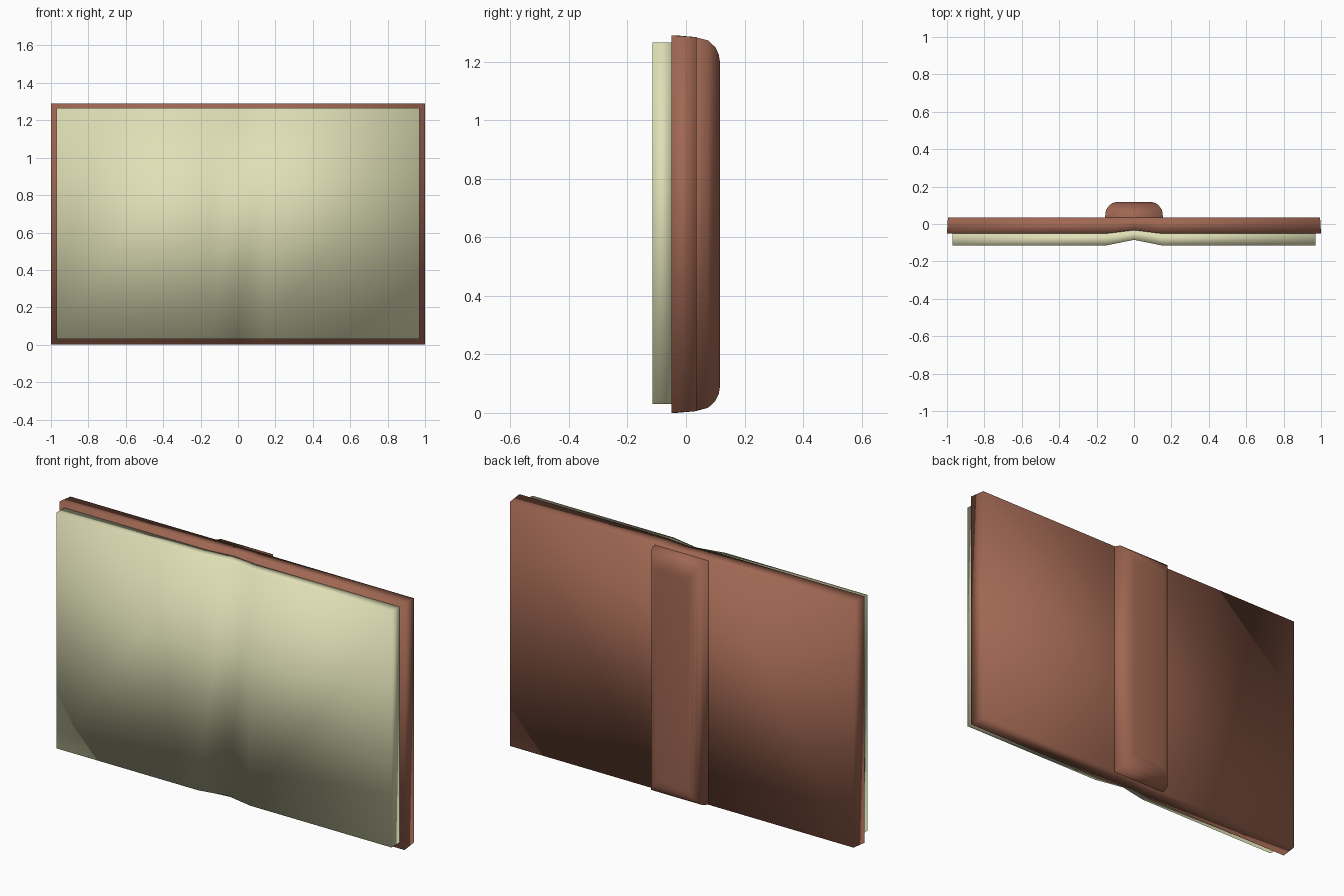
import bpy, bmesh

if "Cube" in bpy.data.objects:
    bpy.data.objects.remove(bpy.data.objects["Cube"])

def material(name, rgb):
    m = bpy.data.materials.new(name)
    m.diffuse_color = (*rgb, 1)
    m.use_nodes = True
    m.node_tree.nodes["Principled BSDF"].inputs["Base Color"].default_value = m.diffuse_color
    return m

leather = material("brown leather", (0.35, 0.135, 0.085))
paper = material("cream paper", (0.74, 0.74, 0.47))

def finish(name, bm, mat):
    bmesh.ops.recalc_face_normals(bm, faces=bm.faces)
    me = bpy.data.meshes.new(name)
    bm.to_mesh(me)
    bm.free()
    me.materials.append(mat)
    for p in me.polygons:
        p.use_smooth = True
    ob = bpy.data.objects.new(name, me)
    bpy.context.collection.objects.link(ob)
    return ob

def slab(name, front, back, mat):
    """Open-book slab: front and back are (x, y, z_low, z_high) from the centre fold outward."""
    bm = bmesh.new()
    def row(points):
        full = [(-x, y, a, b) for x, y, a, b in reversed(points[1:])] + points
        return [(bm.verts.new((x, y, a)), bm.verts.new((x, y, b))) for x, y, a, b in full]
    f, r = row(front), row(back)
    for i in range(len(f) - 1):
        (fa, fb), (fc, fd) = f[i], f[i + 1]
        (ra, rb), (rc, rd) = r[i], r[i + 1]
        for quad in ((fa, fc, fd, fb), (ra, rb, rd, rc), (fa, ra, rc, fc), (fb, fd, rd, rb)):
            bm.faces.new(quad)
    for k in (0, -1):
        bm.faces.new((f[k][0], f[k][1], r[k][1], r[k][0]))
    return finish(name, bm, mat)

# Cover boards, with a shallow fold at the centre front
slab("cover",
     [(0, -0.033, 0, 1.29), (0.14, -0.05, 0, 1.29), (1.0, -0.05, 0, 1.29)],
     [(0, 0.036, 0.006, 1.284), (0.14, 0.036, 0.006, 1.284), (0.995, 0.036, 0.006, 1.284)],
     leather)

# Page block, dipping into the centre gutter
slab("pages",
     [(0, -0.085, 0.03, 1.265), (0.15, -0.115, 0.03, 1.265), (0.97, -0.115, 0.03, 1.265)],
     [(0, -0.029, 0.03, 1.265), (0.15, -0.046, 0.03, 1.265), (0.97, -0.046, 0.03, 1.265)],
     paper)

# Rounded spine, lofted from rectangles that shrink toward the back
bm = bmesh.new()
rings = []
for y, w, inset in ((0.02, 0.155, 0.007), (0.036, 0.155, 0.007), (0.075, 0.15, 0.017),
                    (0.1, 0.132, 0.04), (0.112, 0.115, 0.065), (0.117, 0.095, 0.095)):
    rings.append([bm.verts.new((x, y, z)) for x, z in
                  ((-w, inset), (w, inset), (w, 1.29 - inset), (-w, 1.29 - inset))])
for a, b in zip(rings, rings[1:]):
    for i in range(4):
        j = (i + 1) % 4
        bm.faces.new((a[i], a[j], b[j], b[i]))
bm.faces.new(rings[0])
bm.faces.new(rings[-1])
finish("spine", bm, leather)
